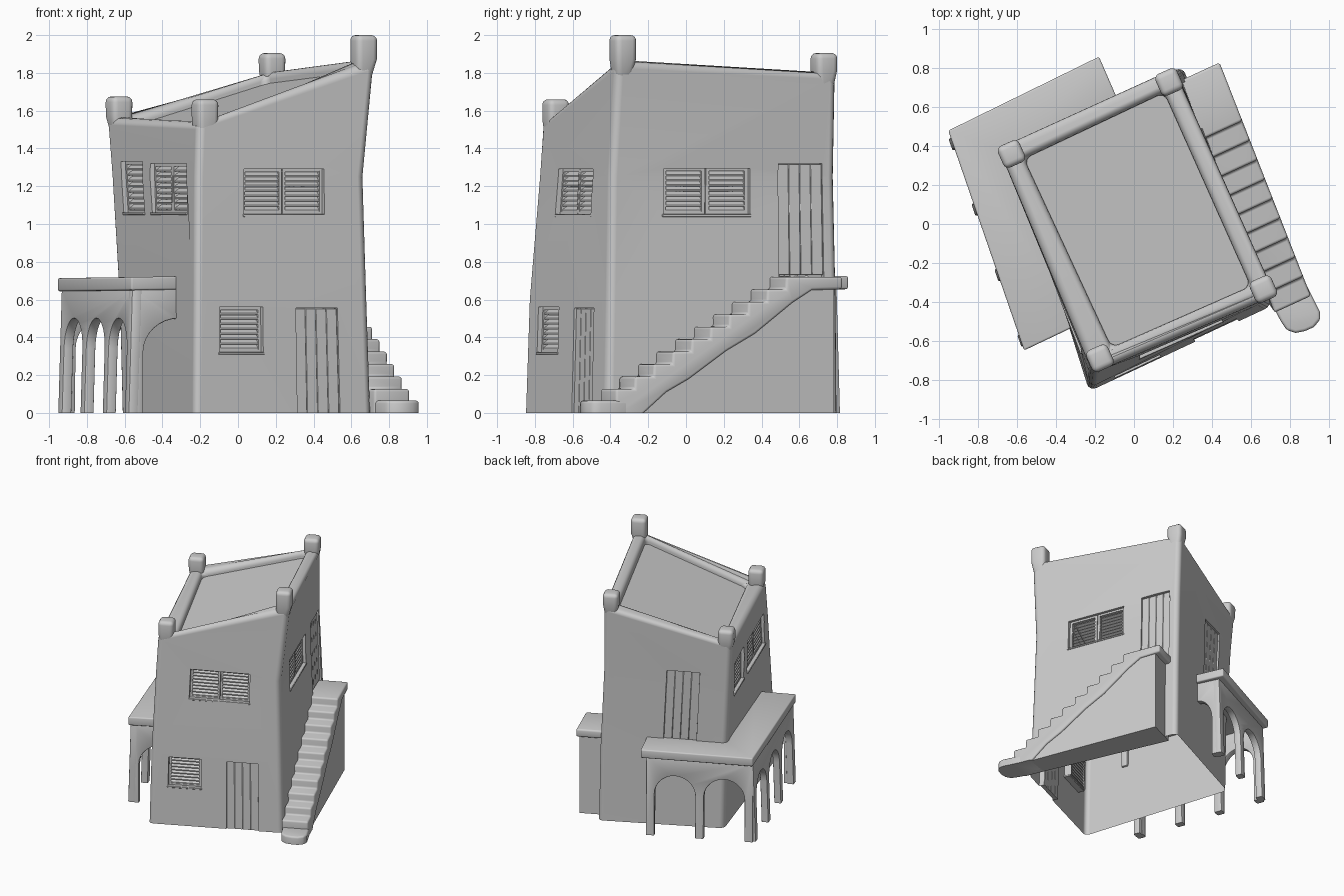
import bpy, bmesh
from math import sin, cos, pi, radians
from mathutils import Vector as V

if "Cube" in bpy.data.objects:
    bpy.data.objects.remove(bpy.data.objects["Cube"])


def loft(name, rings, bevel=0.0, seg=3):
    """Capped solid through matching rings; sharp edges above ground are rounded."""
    bm = bmesh.new()
    vs = [[bm.verts.new(p) for p in r] for r in rings]
    n = len(rings[0])
    for a, b in zip(vs, vs[1:]):
        for i in range(n):
            j = (i + 1) % n
            bm.faces.new((a[i], a[j], b[j], b[i]))
    bm.faces.new(vs[0][::-1])
    bm.faces.new(vs[-1])
    bmesh.ops.recalc_face_normals(bm, faces=bm.faces[:])
    if bevel:
        edges = [e for e in bm.edges if e.calc_face_angle(0) > 0.6
                 and max(v.co.z for v in e.verts) > 0.001]
        bmesh.ops.bevel(bm, geom=edges, offset=bevel, segments=seg, profile=0.5,
                        affect='EDGES', clamp_overlap=True)
    me = bpy.data.meshes.new(name)
    bm.to_mesh(me)
    bm.free()
    ob = bpy.data.objects.new(name, me)
    bpy.context.collection.objects.link(ob)
    return ob


# House corner lines from ground to parapet: front, right, back, left
COLS = [
    [(-.23, -.86, 0), (-.225, -.84, .6), (-.22, -.785, 1.25), (-.21, -.765, 1.54)],
    [(.71, -.42, 0), (.69, -.41, .6), (.67, -.40, 1.25), (.73, -.365, 1.865)],
    [(.25, .81, 0), (.24, .805, .6), (.215, .79, 1.25), (.205, .80, 1.805)],
    [(-.62, .38, 0), (-.635, .375, .6), (-.675, .38, 1.25), (-.70, .39, 1.565)]]


def corner(i, z):
    c = [V(p) for p in COLS[i % 4]]
    for a, b in zip(c, c[1:]):
        if z <= b.z or b is c[-1]:
            return a.lerp(b, (z - a.z) / (b.z - a.z))


def wallpt(w, t, z, off=0):
    a, b = corner(w, z), corner(w + 1, z)
    d = (b - a).normalized()
    return a.lerp(b, t) + V((d.y, -d.x, 0)) * off


def panel(name, w, t0, t1, z0, z1, o0, o1, tilt=0, bevel=0.0):
    """Box lying on wall w between two offsets from its surface."""
    ring = lambda o, dz: [wallpt(w, t, z + dz, o)
                          for t, z in ((t0, z0), (t1, z0), (t1, z1), (t0, z1))]
    return loft(name, [ring(o0, 0), ring(o1, -tilt)], bevel, 1)


# House body with rounded parapet
INNER = [(-.115, -.635), (.60, -.32), (.155, .675), (-.565, .335)]
top_z = [c[-1][2] for c in COLS]
rings = [[c[k] for c in COLS] for k in range(4)]
rings += [[(*p, z - d) for p, z in zip(INNER, top_z)] for d in (0, .13)]
house = loft("house_walls", rings, .04, 4)
loft("roof_floor", [[(p[0] * 1.05, p[1] * 1.05, z - d) for p, z in zip(INNER, top_z)]
                    for d in (.12, .055)])

# Corner posts growing out of the wall corners
u, v = V((cos(radians(24)), sin(radians(24)), 0)), V((-sin(radians(24)), cos(radians(24)), 0))
POSTS = [(-.175, -.69, 1.66), (.665, -.335, 2.0), (.18, .73, 1.905), (-.63, .36, 1.675)]
for i, (x, y, z) in enumerate(POSTS):
    zt = top_z[i]

    def sq(r, h):
        c = V((x, y, h))
        if h < zt:
            c += (corner(i, h) - corner(i, zt)) * V((1, 1, 0)).length / 1.4142
            c.z = h
        return [c + u * a * r + v * b * r for a, b in ((-1, -1), (1, -1), (1, 1), (-1, 1))]
    loft("corner_post", [sq(.042, zt - .11), sq(.06, zt + .005), sq(.061, z)], .03, 4)

cutters, backs = [], []


def opening(w, t0, t1, z0, z1, depth):
    cutters.append(panel("opening_cutter", w, t0, t1, z0, z1, -depth, .1))
    backs.append(wallpt(w, (t0 + t1) / 2, (z0 + z1) / 2, -depth))


def window(w, t0, t1, z0, z1, leaves=2):
    opening(w, t0, t1, z0, z1, .06)
    span = (t1 - t0) / leaves
    for k in range(leaves):
        a, b = t0 + span * k + .002, t0 + span * (k + 1) - .002
        f = .015
        for r in ((a, a + f, z0, z1), (b - f, b, z0, z1),
                  (a, b, z0, z0 + f), (a, b, z1 - f, z1)):
            panel("shutter_frame", w, *r, -.055, -.025)
        n = 8
        h = (z1 - z0 - 2 * f) / n
        for i in range(n):
            z = z0 + f + h * i
            panel("shutter_slat", w, a + f, b - f, z + .019, z + .027, -.052, -.028, .018)
    panel("window_sill", w, t0 - .006, t1 + .006, z0 - .012, z0 + .002, -.05, .005, 0, .003)


def door(w, t0, t1, z0, z1, planks=4):
    opening(w, t0, t1, z0 - .02, z1, .04)
    s = (t1 - t0) / planks
    for k in range(planks):
        panel("door_plank", w, t0 + s * k, t0 + s * (k + 1),
              z0, z1 - .002, -.045, -.012, 0, .0025)


window(0, .28, .755, 1.05, 1.29)
window(0, .14, .39, .32, .56, 1)
window(1, .237, .62, 1.05, 1.295)
window(3, .46, .88, 1.06, 1.32)
window(3, .13, .37, 1.06, 1.33, 1)
door(0, .58, .82, 0, .555)
door(1, .745, .94, .73, 1.32)
door(2, .50, .76, .72, 1.30)

# Cut the openings
for c in cutters:
    m = house.modifiers.new("opening", 'BOOLEAN')
    m.object, m.operation, m.solver = c, 'DIFFERENCE', 'EXACT'
    bpy.context.view_layer.objects.active = house
    bpy.ops.object.modifier_apply(modifier=m.name)
    bpy.data.objects.remove(c)

# The house is a hollow shell: drop the ground face and the backs of the openings
bm = bmesh.new()
bm.from_mesh(house.data)
hollow = [f for f in bm.faces if max(q.co.z for q in f.verts) < .001
          or any((f.calc_center_bounds() - b).length < .02 for b in backs)]
bmesh.ops.delete(bm, geom=hollow, context='FACES')
bm.to_mesh(house.data)
bm.free()

# Terrace slab wrapping the left and back sides
SLAB = [(-.955, .48), (-.18, .86), (-.08, .63), (-.60, .35), (-.27, -.51), (-.565, -.65)]
loft("terrace_slab", [[(x, y, z + .015 * (x + .5)) for x, y in SLAB] for z in (.65, .72)], .01)


def arcade(name, p, q, bays, half=False, w=.065, thick=.055, zt=.66, flare=.02):
    """Wall of arches from p to q, its outer face on that line."""
    p, q = V((*p, 0)), V((*q, 0))
    d = (q - p).normalized()
    nrm, length = V((d.y, -d.x, 0)), (q - p).length
    pts = [(0, zt), (0, .3), (0, 0), (w, 0)]
    if half:
        pts += [(w + (length - w) * (1 - cos(a)), .32 + .18 * sin(a))
                for a in [pi / 2 * i / 8 for i in range(9)]] + [(length, zt)]
    else:
        pitch = (length - w) / bays
        r = (pitch - w) / 2
        for k in range(bays):
            c = w + pitch * k + r
            pts += [(c - r * cos(pi * i / 14), .34 + .16 * sin(pi * i / 14)) for i in range(15)]
            pts += [(c + r, 0), (c + r + w, 0)]
        pts += [(length, .3), (length, zt)]
    ring = lambda o: [p + d * s + nrm * (o + flare * (1 - z / zt)) + V((0, 0, z)) for s, z in pts]
    return loft(name, [ring(0), ring(-thick)], .008, 2)


CO, FE, BE = (-.935, .445), (-.56, -.625), (-.19, .80)
# Left side runs corner to front, back side runs end to corner
arcade("left_arcade", CO, FE, 3)
arcade("back_arcade", BE, CO, 2)
arcade("front_end_arch", FE, (-.31, -.525), 1, True, flare=0)
arcade("back_end_arch", BE, (-.11, .63), 1, True, thick=-.055, flare=0)


# Stairs: y is measured on the outer edge, w runs from the outer edge into the wall
def stair_pt(y, z, w):
    if y < -.15:
        w = min(w, .78)
    return V((.44 + (.83 - y) * .391 - .24 * w, y - .11 * w, z))


def prism(name, pts, w0, w1, bevel):
    return loft(name, [[stair_pt(y, z, w) for y, z in pts] for w in (w0, w1)], bevel)


zig = []
for k in range(10):
    y = -.37 + .1 * k
    zig += [(y, .06 + .066 * k), (y, .126 + .066 * k)]
prism("stair_flight", [(-.37, 0)] + zig + [(.83, .72), (.83, .655), (.67, .65), (.57, .585),
                                          (.37, .42), (.22, .33), (.02, .18), (-.10, .11),
                                          (-.22, 0)], 0, .97, .014)
prism("stair_side_wall", [(-.30, 0), (-.2, .07), (.07, .25), (.37, .47), (.6, .66),
                          (.79, .68), (.79, 0)], .06, .97, 0)
FOOT = [(.87, -.28), (.955, -.45), (.958, -.49), (.925, -.53), (.88, -.55), (.83, -.56),
        (.785, -.545), (.755, -.50), (.69, -.38), (.68, -.33)]
loft("bottom_step", [[(x, y, z) for x, y in FOOT] for z in (0, .065)], .015)

# Smooth shading with crisp edges
bpy.ops.object.select_all(action='SELECT')
bpy.context.view_layer.objects.active = house
bpy.ops.object.shade_smooth_by_angle(angle=radians(40))
wn = house.modifiers.new("flat_wall_shading", 'WEIGHTED_NORMAL')
wn.keep_sharp = True
